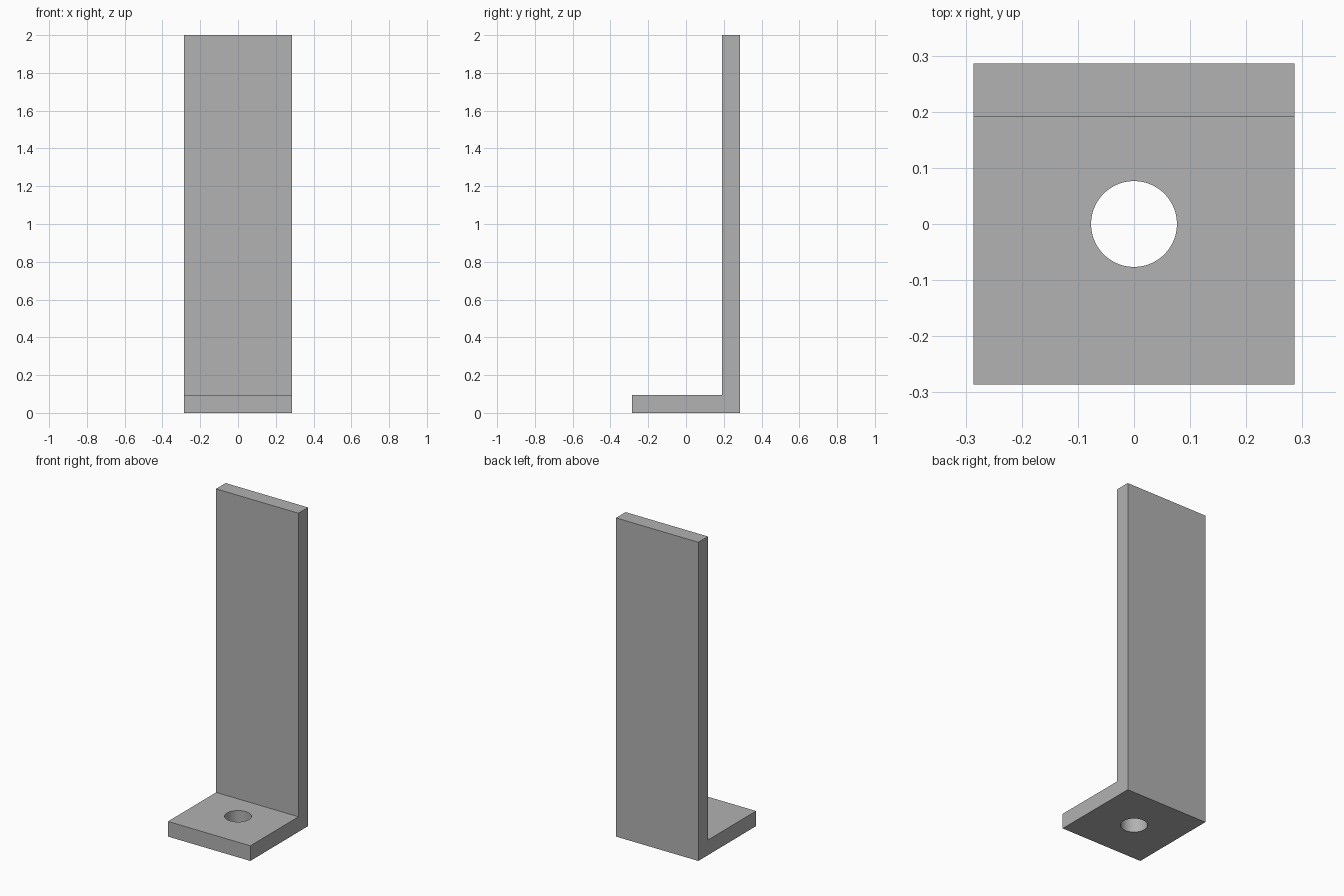
import bpy
import bmesh
import math

cube = bpy.data.objects.get("Cube")
if cube:
    bpy.data.objects.remove(cube, do_unlink=True)

HALF = 0.286      # half of the width and depth
THICK = 0.095     # plate thickness
HEIGHT = 2.0
HOLE_RADIUS = 0.0765

# Plain grey metal
grey = bpy.data.materials.new("grey_metal")
grey.use_nodes = True
colour = (0.445, 0.445, 0.445, 1)
grey.diffuse_color = colour
grey.node_tree.nodes["Principled BSDF"].inputs["Base Color"].default_value = colour

# L-shaped side profile, extruded across the width
inner = HALF - THICK
profile = [(-HALF, 0), (HALF, 0), (HALF, HEIGHT),
           (inner, HEIGHT), (inner, THICK), (-HALF, THICK)]
bm = bmesh.new()
face = bm.faces.new([bm.verts.new((-HALF, y, z)) for y, z in profile])
extruded = bmesh.ops.extrude_face_region(bm, geom=[face])["geom"]
bmesh.ops.translate(bm, vec=(2 * HALF, 0, 0),
                    verts=[v for v in extruded if isinstance(v, bmesh.types.BMVert)])
bmesh.ops.recalc_face_normals(bm, faces=bm.faces)
mesh = bpy.data.meshes.new("angle_bracket")
bm.to_mesh(mesh)
bm.free()
mesh.materials.append(grey)
bracket = bpy.data.objects.new("angle_bracket", mesh)
bpy.context.collection.objects.link(bracket)

# Round bolt hole through the foot
bpy.ops.mesh.primitive_cylinder_add(vertices=64, radius=HOLE_RADIUS,
                                    depth=4 * THICK, location=(0, 0, THICK / 2))
cutter = bpy.context.object
cutter.name = "hole_cutter"
cutter.data.materials.append(grey)

bpy.ops.object.select_all(action="DESELECT")
bracket.select_set(True)
bpy.context.view_layer.objects.active = bracket
cut = bracket.modifiers.new("bolt_hole", "BOOLEAN")
cut.operation = "DIFFERENCE"
cut.solver = "EXACT"
cut.object = cutter
bpy.ops.object.modifier_apply(modifier=cut.name)
bpy.data.objects.remove(cutter, do_unlink=True)
bpy.ops.object.shade_smooth_by_angle(angle=math.radians(30))
